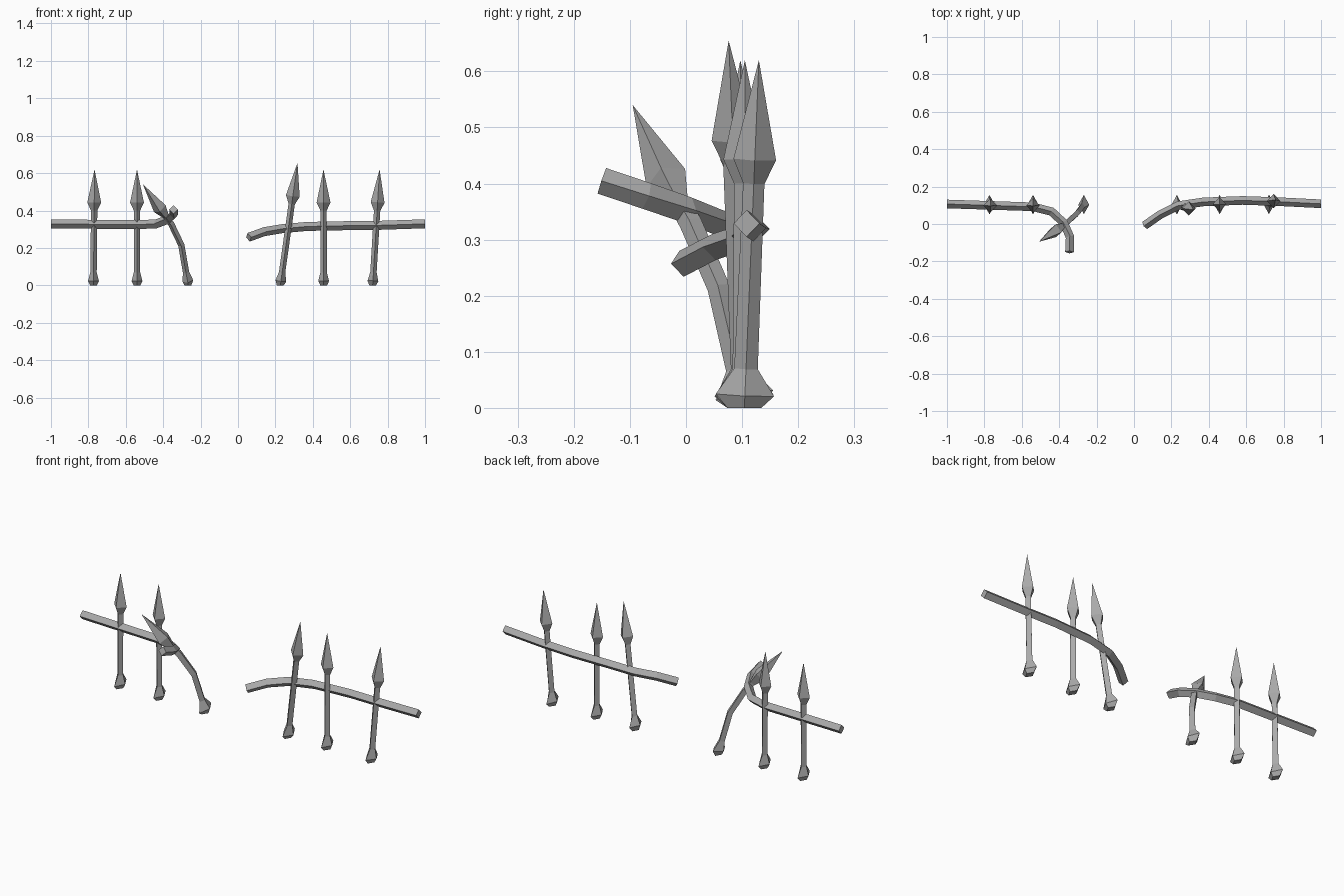
import bpy, bmesh
from mathutils import Vector

cube = bpy.data.objects.get("Cube")
if cube:
    bpy.data.objects.remove(cube)

iron = bpy.data.materials.new("grey iron")
iron.use_nodes = True
COLOR = (0.4, 0.4, 0.4, 1)
iron.diffuse_color = COLOR
iron.node_tree.nodes["Principled BSDF"].inputs["Base Color"].default_value = COLOR


def loft(name, path, radii, side, square_ends=()):
    """Sweep a four-cornered diamond along a path; side is the rough first corner axis."""
    pts = [Vector(p) for p in path]
    bm = bmesh.new()
    rings = []
    for i, p in enumerate(pts):
        t = (pts[min(i + 1, len(pts) - 1)] - pts[max(i - 1, 0)]).normalized()
        if i in square_ends:
            t = Vector(square_ends[i])
        u = Vector(side)
        u = (u - t * u.dot(t)).normalized()
        v = t.cross(u)
        a, b = radii[i]
        rings.append([bm.verts.new(p + o) for o in (u * a, v * b, -u * a, -v * b)])
    for r, s in zip(rings, rings[1:]):
        for k in range(4):
            n = (k + 1) % 4
            bm.faces.new((r[k], r[n], s[n], s[k]))
    bm.faces.new(rings[0][::-1])
    bm.faces.new(rings[-1])
    bmesh.ops.remove_doubles(bm, verts=bm.verts, dist=0.0005)
    bmesh.ops.recalc_face_normals(bm, faces=bm.faces)
    mesh = bpy.data.meshes.new(name)
    bm.to_mesh(mesh)
    bm.free()
    mesh.materials.append(iron)
    obj = bpy.data.objects.new(name, mesh)
    bpy.context.collection.objects.link(obj)
    return obj


# Foot, shaft and spear head radii (across x, across y)
FOOT = [(0.018, 0.030), (0.029, 0.052), (0.017, 0.021)]
HEAD = [(0.017, 0.019), (0.037, 0.038), (0.0001, 0.0001)]
UP = (0, 0, 1)


def post(name, base, tip, bends=()):
    base, tip = Vector(base), Vector(tip)
    lean = (tip - base) / (tip.z - base.z)
    if bends:
        upper = [Vector(p) for p in bends]
        low = [base, base + Vector((0, 0, 0.023)), base + Vector((-0.01, -0.012, 0.07))]
    else:
        top = tip.z
        upper = [base + lean * (top - 0.22), base + lean * (top - 0.177)]
        low = [base, base + lean * 0.023, base + lean * 0.07]
    shaft = [(0.017, 0.02)] * (len(upper) - 2)
    return loft(name, low + upper + [tip], FOOT + shaft + HEAD, (1, 0, 0), {0: UP})


# Upright and leaning posts
post("right_outer_post", (-0.773, 0.104, 0), (-0.767, 0.097, 0.62))
post("right_middle_post", (-0.54, 0.104, 0), (-0.54, 0.097, 0.62))
post("left_leaning_post", (0.226, 0.104, 0), (0.318, 0.076, 0.655))
post("left_middle_post", (0.458, 0.104, 0), (0.457, 0.105, 0.62))
post("left_outer_post", (0.72, 0.104, 0), (0.757, 0.13, 0.62))

# Post bent forward at the gap
post("bent_post", (-0.268, 0.104, 0), (-0.508, -0.095, 0.54),
     [(-0.303, 0.058, 0.215), (-0.358, 0.008, 0.33),
      (-0.385, -0.014, 0.368), (-0.418, -0.036, 0.41)])

# Broken rails
R = (0.024, 0.023)
right_path = [(-1, 0.107, 0.328), (-0.54, 0.092, 0.325), (-0.44, 0.066, 0.328),
              (-0.375, 0.005, 0.352), (-0.342, -0.07, 0.378), (-0.345, -0.15, 0.405)]
left_path = [(0.057, -0.008, 0.257), (0.14, 0.05, 0.287), (0.235, 0.098, 0.303),
             (0.37, 0.118, 0.315), (0.58, 0.126, 0.319), (0.76, 0.12, 0.321), (1, 0.108, 0.329)]
loft("right_rail", right_path, [R] * len(right_path), UP, {0: (1, 0, 0)})
loft("left_rail", left_path, [R] * len(left_path), UP, {len(left_path) - 1: (1, 0, 0)})
